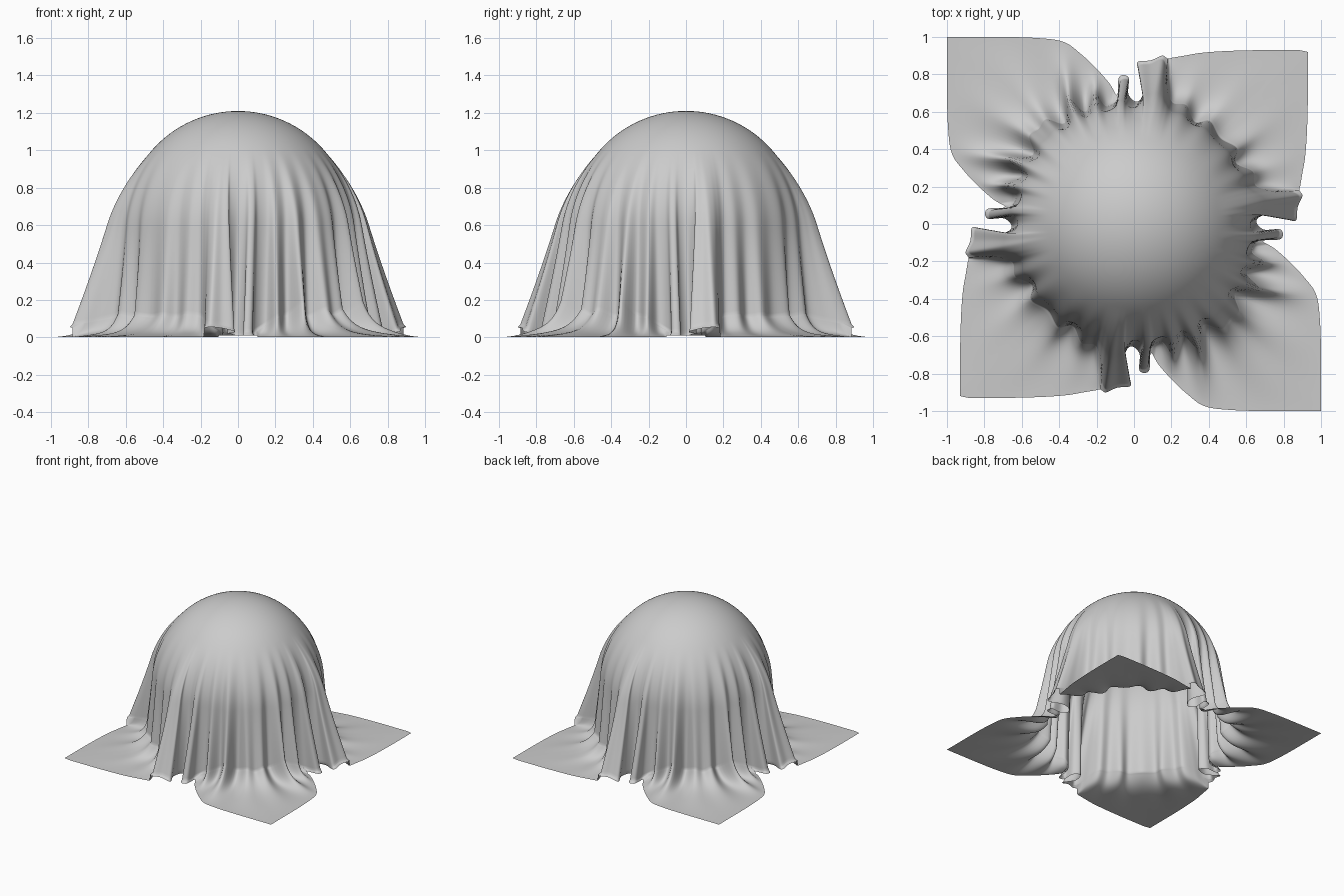
import bpy
from math import sin, cos, pi, radians

if "Cube" in bpy.data.objects:
    bpy.data.objects.remove(bpy.data.objects["Cube"])

R, ZC = 0.61, 0.60          # hidden ball that shapes the cloth
SUB = 6                     # samples between control rows
CAP, WALL, FLOOR = 30, 26, 22

# One quarter of the cloth, clockwise from one corner to the next:
# angle on the ball, foot of the wall x y z, outer hem x y
KEYS = [
    (45, .46, .46, .02, .93, .92),
    (37, .55, .405, .03, .93, .70),
    (30, .545, .325, .02, .925, .50),
    (24, .635, .28, .04, .915, .36),
    (19, .65, .205, .04, .90, .27),
    (16, .74, .18, .05, .89, .21),
    (13, .83, .175, .06, .885, .18),
    (10, .885, .15, .065, .90, .15),
    (8, .86, .09, .06, .875, .09),
    (6, .845, .02, .04, .86, .015),
    (4, .75, .055, .03, .755, .06),
    (1, .675, .04, .03, .68, .045),
    (-1.5, .65, .01, .02, .655, .01),
    (-4, .69, -.03, .02, .695, -.03),
    (-6.5, .77, -.03, .02, .785, -.03),
    (-8.5, .765, -.075, .02, .785, -.08),
    (-11, .67, -.085, .02, .69, -.09),
    (-15, .63, -.15, .03, .75, -.13),
    (-19, .70, -.21, .07, .83, -.20),
    (-24, .60, -.26, .03, .91, -.285),
    (-29, .67, -.35, .10, .975, -.38),
    (-35, .54, -.37, .02, .995, -.53),
    (-40, .56, -.47, .06, 1.0, -.73),
    (-45, .51, -.51, .03, 1.0, -1.0),
]


def spline(p0, p1, p2, p3, t):
    return 0.5 * (2 * p1 + (p2 - p0) * t + (2 * p0 - 5 * p1 + 4 * p2 - p3) * t ** 2
                  + (3 * p1 - p0 - 3 * p2 + p3) * t ** 3)


def sample_keys():
    a, x, y, z, bx, by = KEYS[1]
    first = (90 - a, y, x, z, by, bx)
    a, x, y, z, bx, by = KEYS[-2]
    last = (-90 - a, -y, -x, z, -by, -bx)
    pts = [first] + KEYS + [last]
    n = len(KEYS) - 1
    out = []
    for i in range(n):
        for k in range(SUB):
            t = k / SUB
            row = [spline(*(pts[i + d][c] for d in range(4)), t) for c in range(6)]
            if i in (0, n - 1):       # keep the cloth corners square
                for c in (4, 5):
                    row[c] = KEYS[i][c] * (1 - t) + KEYS[i + 1][c] * t
            row[4] = min(row[4], 1.0)
            out.append(row)
    out.append(list(KEYS[-1]))
    return out


def column(a, fx, fy, fz, bx, by):
    """Points from just below the crown down the wall and out to the hem."""
    dx, dy = cos(radians(a)), sin(radians(a))
    length = ((bx - fx) ** 2 + (by - fy) ** 2) ** 0.5
    flare = 0.09 * min(1, length / 0.3)
    fz = max(fz, 0.004)
    zf = fz + flare
    rings = [(ZC + R * cos(pi / 2 * i / CAP), R * sin(pi / 2 * i / CAP))
             for i in range(1, CAP + 1)]
    rings += [(ZC + (zf - ZC) * i / WALL, R) for i in range(1, WALL + 1)]
    pts = []
    for z, r in rings:
        w = (max(0, 1.0 - z) / (1.0 - zf)) ** 1.25
        pts.append((dx * r + (fx - dx * R) * w, dy * r + (fy - dy * R) * w, z))
    for i in range(1, FLOOR + 1):
        q = (i / FLOOR) ** 1.5
        z = 0.002 + fz * (1 - q) ** 1.6 + flare * (1 - q) ** 8
        if length < 0.06:             # lifted hem at the open folds
            z = fz + flare * (1 - q) - 0.01 * q
        pts.append((fx + (bx - fx) * q, fy + (by - fy) * q, max(z, 0)))
    return pts


# Mirror the quarter across the diagonal, then turn the half by 180 degrees
quarter = [column(*row) for row in sample_keys()]
mirrored = [[(-y, -x, z) for x, y, z in col] for col in reversed(quarter)]
half = quarter[:-1] + mirrored[:-1]
cols = half + [[(-x, -y, z) for x, y, z in col] for col in half]

# Join the columns into one open sheet
rows, n = len(cols[0]), len(cols)
verts = [(0, 0, ZC + R)] + [p for col in cols for p in col]
faces = []
for j in range(n):
    a, b = 1 + j * rows, 1 + ((j + 1) % n) * rows
    faces.append((0, b, a))
    faces += [(a + i, b + i, b + i + 1, a + i + 1) for i in range(rows - 1)]

mesh = bpy.data.meshes.new("draped_cloth")
mesh.from_pydata(verts, [], faces)
mesh.update()
mesh.shade_smooth()
cloth = bpy.data.objects.new("draped_cloth", mesh)
bpy.context.collection.objects.link(cloth)
